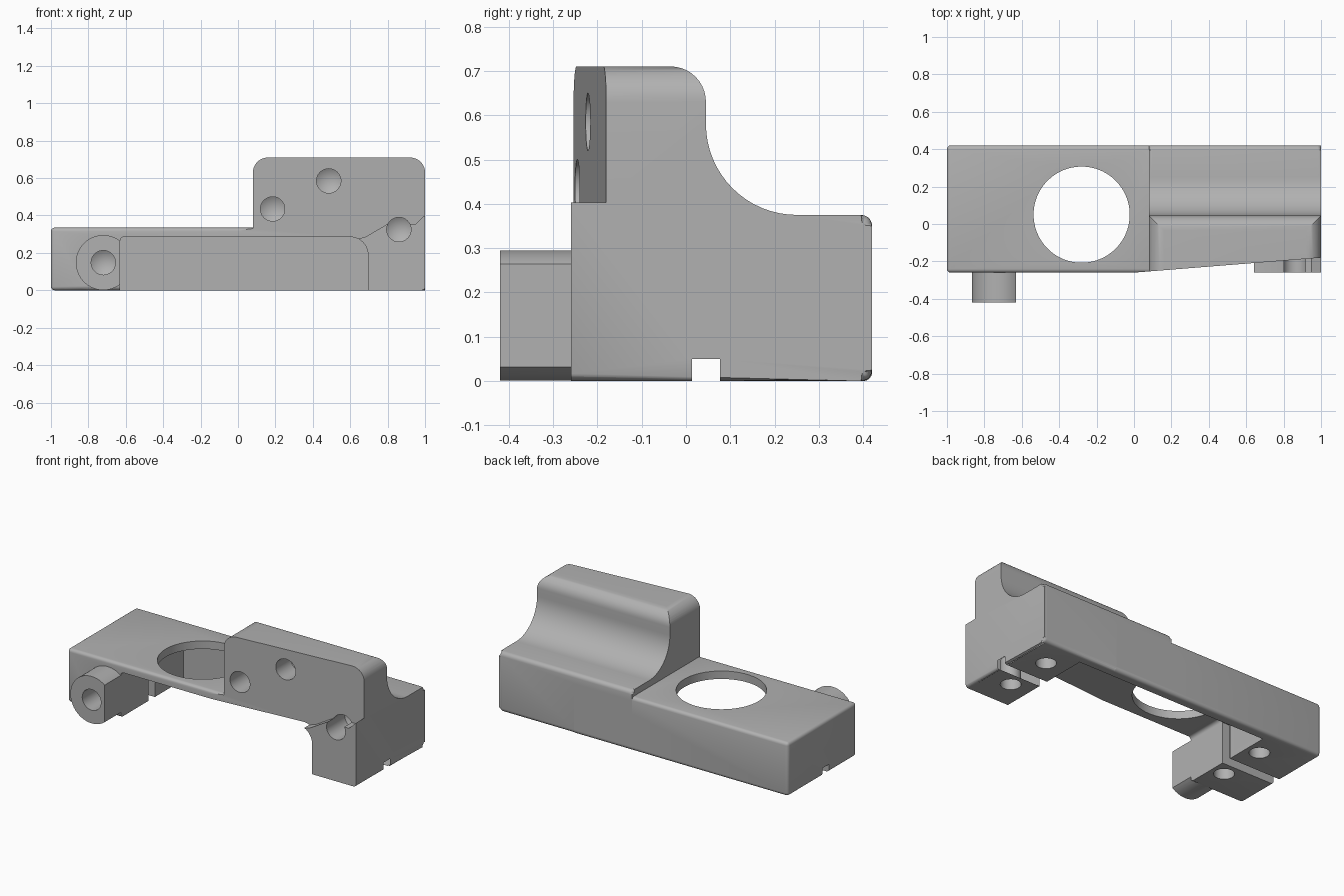
import bpy, bmesh, math
from mathutils import Vector, Matrix

cube = bpy.data.objects.get("Cube")
if cube:
    bpy.data.objects.remove(cube, do_unlink=True)

grey = bpy.data.materials.new("machined_grey")
grey.use_nodes = True
GREY = (0.44, 0.44, 0.44, 1)
grey.diffuse_color = GREY
grey.node_tree.nodes["Principled BSDF"].inputs["Base Color"].default_value = GREY


def finish(bm, name):
    bmesh.ops.recalc_face_normals(bm, faces=bm.faces)
    mesh = bpy.data.meshes.new(name)
    bm.to_mesh(mesh)
    bm.free()
    mesh.materials.append(grey)
    obj = bpy.data.objects.new(name, mesh)
    bpy.context.collection.objects.link(obj)
    return obj


def box(name, lo, hi, bevel=0):
    bm = bmesh.new()
    bmesh.ops.create_cube(bm, size=1)
    for v in bm.verts:
        v.co = Vector(lo[i] + (v.co[i] + 0.5) * (hi[i] - lo[i]) for i in range(3))
    if bevel:
        bmesh.ops.bevel(bm, geom=bm.edges[:], offset=bevel, segments=4,
                        profile=0.5, affect='EDGES')
    return finish(bm, name)


def prism(name, profile, start, end, bevel=0):
    """Join two placed copies of a 2D profile; optionally round the end rims."""
    bm = bmesh.new()
    a = [bm.verts.new(start(*p)) for p in profile]
    b = [bm.verts.new(end(*p)) for p in profile]
    caps = [bm.faces.new(a), bm.faces.new(b[::-1])]
    n = len(profile)
    for i in range(n):
        j = (i + 1) % n
        bm.faces.new((a[i], b[i], b[j], a[j]))
    if bevel:
        rims = [e for f in caps for e in f.edges]
        bmesh.ops.bevel(bm, geom=rims, offset=bevel, segments=4,
                        profile=0.5, affect='EDGES')
    return finish(bm, name)


def arc(cx, cy, r, a0, a1, n=10):
    angles = [math.radians(a0 + (a1 - a0) * i / n) for i in range(n + 1)]
    return [(cx + r * math.cos(t), cy + r * math.sin(t)) for t in angles]


def drill(name, start, direction, r, depth, tip=0.0, sides=48):
    """Cylinder running from start along direction, with an optional drill point."""
    bm = bmesh.new()
    bmesh.ops.create_cone(bm, cap_ends=True, segments=sides, radius1=r, radius2=r,
                          depth=depth, matrix=Matrix.Translation((0, 0, depth / 2)))
    if tip:
        end = max(bm.faces, key=lambda f: f.calc_center_median().z)
        poked = bmesh.ops.poke(bm, faces=[end])
        poked["verts"][0].co.z += tip
    turn = Vector((0, 0, 1)).rotation_difference(Vector(direction)).to_matrix().to_4x4()
    bm.transform(Matrix.Translation(start) @ turn)
    return finish(bm, name)


def combine(target, tool, operation='DIFFERENCE'):
    mod = target.modifiers.new("combine", 'BOOLEAN')
    mod.operation, mod.solver, mod.object = operation, 'EXACT', tool
    bpy.context.view_layer.update()
    evaluated = target.evaluated_get(bpy.context.evaluated_depsgraph_get())
    mesh = bpy.data.meshes.new_from_object(evaluated)
    target.modifiers.clear()
    target.data = mesh
    bpy.data.objects.remove(tool, do_unlink=True)


# Tall end block: side profile with rounded crest and concave back
side = ([(-0.32, 0)] + arc(0.395, 0.025, 0.025, -90, 0, 5)
        + arc(0.395, 0.35, 0.025, 0, 90, 5)
        + arc(0.25, 0.58, 0.205, 270, 180, 16)
        + arc(-0.035, 0.63, 0.08, 0, 90) + [(-0.32, 0.71)])
body = prism("bracket_body", side, lambda y, z: (0.08, y, z),
             lambda y, z: (1, y, z), bevel=0.018)
combine(body, box("front_trim", (0, -0.5, -0.1), (1.1, -0.26, 0.9)))

# Rounded upper corners of the block
for cx, sx in ((0.92, 1), (0.16, -1)):
    corner = [(cx + sx * x, z) for x, z in
              arc(0, 0.63, 0.08, 0, 90) + [(0, 0.9), (0.2, 0.9), (0.2, 0.63)]]
    combine(body, prism("corner_round", corner, lambda x, z: (x, -0.5, z),
                        lambda x, z: (x, 0.5, z)))

# Low plate and front boss
combine(body, box("low_plate", (-1, -0.26, 0), (0.5, 0.42, 0.335), 0.02), 'UNION')
combine(body, drill("front_boss", (-0.72, -0.42, 0.148), (0, 1, 0), 0.147, 0.25,
                    sides=64), 'UNION')

# Slanted front face above the end lug
slant = [(0, 0.2), (0.55, 0.2), (0.64, 0.275), (0.68, 0.285), (0.8, 0.355),
         (0.95, 0.355), (1.05, 0.45), (1.05, 0.8), (0, 0.8)]
combine(body, prism("slant_cut", slant, lambda x, z: (x, -0.5, z),
                    lambda x, z: (x, -0.26 + 0.08 * x, z)))

# Underside cavity between the two feet
cavity = ([(-0.63, -0.1), (0.695, -0.1)] + arc(0.6, 0.19, 0.095, 0, 90)
          + arc(-0.61, 0.265, 0.02, 90, 180, 4))
combine(body, prism("cavity_cut", cavity, lambda x, z: (x, -0.6, z),
                    lambda x, z: (x, 0.36, z)))

# Cross groove under the feet and upright slot in the inner wall
combine(body, box("foot_groove", (-1.1, 0.013, -0.1), (1.1, 0.077, 0.05)))
combine(body, box("wall_slot", (-0.68, 0.013, -0.1), (-0.55, 0.077, 0.26)))

# Large round opening
combine(body, drill("round_opening", (-0.28, 0.05, 0.1), (0, 0, 1), 0.257, 0.5, sides=96))

# Drilled holes in the front and boss
for x, y, z in ((0.185, -0.3, 0.435), (0.485, -0.3, 0.585), (0.86, -0.3, 0.325),
                (-0.72, -0.46, 0.148)):
    combine(body, drill("front_hole", (x, y, z), (0, 1, 0), 0.065, 0.22, 0.04))

# Drilled holes under the feet
for x in (-0.715, 0.83):
    for y in (-0.075, 0.23):
        combine(body, drill("foot_hole", (x, y, -0.05), (0, 0, 1), 0.058, 0.2, 0.035))

bpy.ops.object.select_all(action='DESELECT')
body.select_set(True)
bpy.context.view_layer.objects.active = body
bpy.ops.object.shade_smooth_by_angle(angle=math.radians(30))
